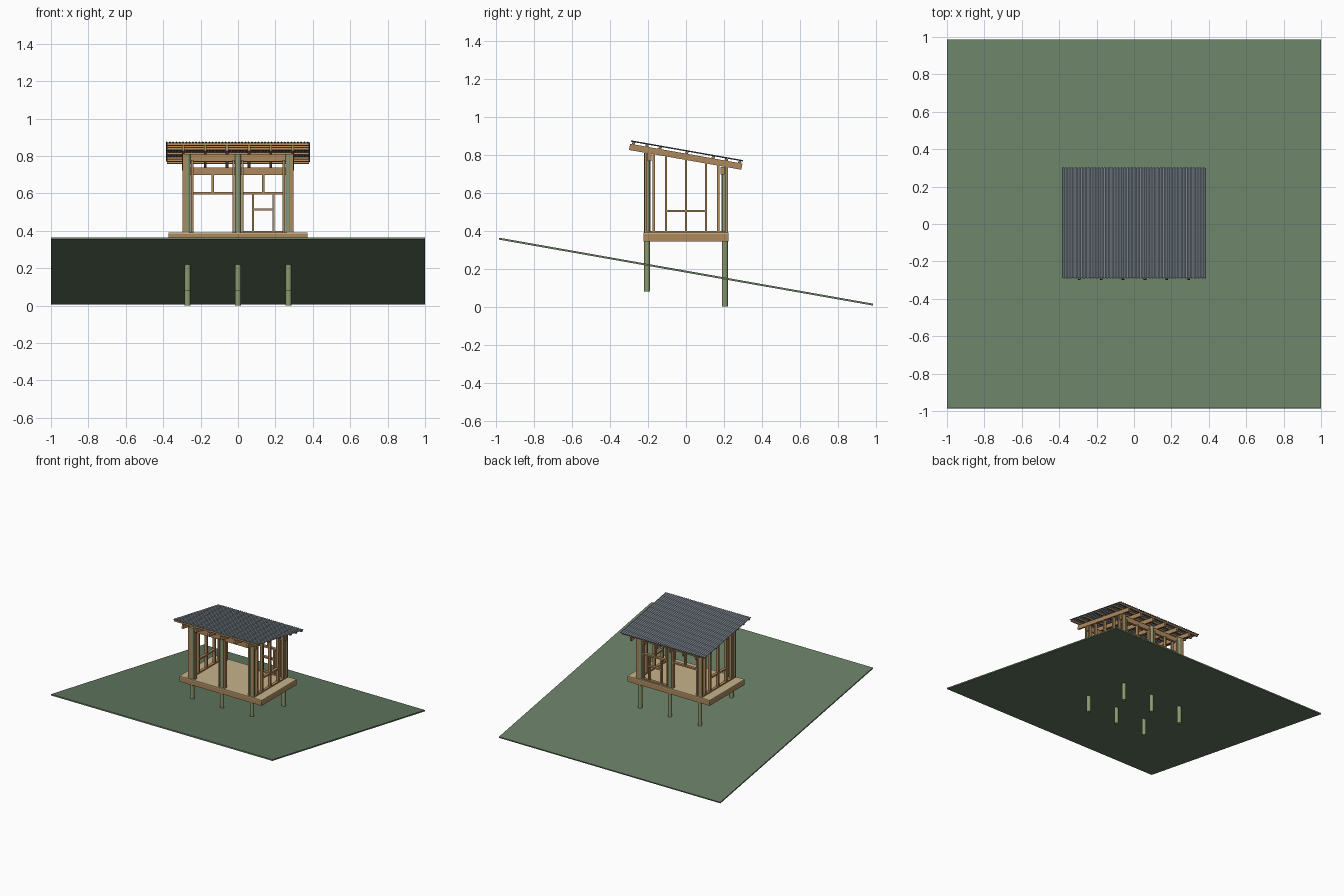
import bpy, bmesh, math
from mathutils import Matrix, Vector

if "Cube" in bpy.data.objects:
    bpy.data.objects.remove(bpy.data.objects["Cube"])

TILT = math.radians(-10)          # slope shared by hillside and roof
SLOPE = math.tan(TILT)


def material(name, rgb):
    m = bpy.data.materials.new(name)
    m.diffuse_color = (*rgb, 1)
    m.use_nodes = True
    m.node_tree.nodes["Principled BSDF"].inputs["Base Color"].default_value = m.diffuse_color
    return m


GRASS = material("grass green", (0.14, 0.21, 0.13))
TIMBER = material("timber brown", (0.43, 0.25, 0.11))
POST = material("treated post green", (0.26, 0.32, 0.16))
FLOOR = material("floor plywood", (0.57, 0.45, 0.26))
STEEL = material("roof steel grey", (0.21, 0.25, 0.29))


def finish(name, bm, mat, matrix=None):
    if matrix:
        bm.transform(matrix)
    mesh = bpy.data.meshes.new(name)
    bm.to_mesh(mesh)
    bm.free()
    mesh.materials.append(mat)
    ob = bpy.data.objects.new(name, mesh)
    bpy.context.collection.objects.link(ob)
    return ob


def boxes(name, mat, items, matrix=None):
    """One object from (x0, x1, y0, y1, z0, z1) boxes."""
    bm = bmesh.new()
    for x0, x1, y0, y1, z0, z1 in items:
        c = Vector((x0 + x1, y0 + y1, z0 + z1)) / 2
        s = Matrix.Diagonal((x1 - x0, y1 - y0, z1 - z0, 1))
        bmesh.ops.create_cube(bm, size=1, matrix=Matrix.Translation(c) @ s)
    return finish(name, bm, mat, matrix)


def rafter_bottom(y):
    return 0.773 + y * SLOPE


# Hillside: thin tilted plate
hill = Matrix.Translation((0, 0, 0.185)) @ Matrix.Rotation(TILT, 4, 'X')
boxes("hillside", GRASS, [(-1, 1, -1, 1, -0.005, 0.005)], hill)

# Round posts, two rows of three
for row, y, z0 in (("front", -0.205, 0.08), ("back", 0.205, 0.0)):
    bm = bmesh.new()
    z1 = rafter_bottom(y)
    for x in (-0.27, 0, 0.27):
        bmesh.ops.create_cone(bm, cap_ends=True, segments=16, radius1=0.0155,
                              radius2=0.0155, depth=z1 - z0,
                              matrix=Matrix.Translation((x, y, (z0 + z1) / 2)))
    ob = finish(row + "_posts", bm, POST)
    for p in ob.data.polygons:
        p.use_smooth = len(p.vertices) == 4
    # Eave beam fixed to the posts
    s = math.copysign(1, y)
    boxes(row + "_beam", TIMBER,
          [(-0.295, 0.295, min(s * 0.182, s * 0.202), max(s * 0.182, s * 0.202),
            z1 - 0.04, z1)])

# Deck: floor sheet, rim boards and joists
boxes("floor", FLOOR, [(-0.372, 0.372, -0.225, 0.225, 0.382, 0.390)])
rim = [(-0.372, 0.372, y - 0.006, y + 0.006, 0.345, 0.382) for y in (-0.219, 0.219)]
rim += [(x - 0.006, x + 0.006, -0.213, 0.213, 0.345, 0.382) for x in (-0.366, 0.366)]
boxes("deck_rim", TIMBER, rim)
boxes("deck_joists", TIMBER,
      [(x / 10 - 0.005, x / 10 + 0.005, -0.213, 0.213, 0.345, 0.382)
       for x in range(-3, 4)])

T = 0.006   # half width of framing timber
BASE, SILL, HEAD = 0.39, 0.505, 0.60

# Side walls: studs, bottom plate and window rail
for side, s in (("left", -1), ("right", 1)):
    xa, xb = sorted((s * 0.275, s * 0.298))
    parts = [(xa, xb, -0.215, 0.215, BASE, BASE + 0.009)]
    for y in (-0.212, -0.17, -0.105, 0, 0.105, 0.17, 0.214):
        parts.append((xa, xb, y - T, y + T, BASE, rafter_bottom(y)))
    parts.append((xa, xb, -0.1, 0.1, SILL - T, SILL + T))
    boxes(side + "_wall_frame", TIMBER, parts)

# Front and back walls: jamb studs beside each post
for row, y in (("front", -0.2), ("back", 0.2)):
    ya, yb = y - 0.012, y + 0.012
    boxes(row + "_wall_studs", TIMBER,
          [(x - T, x + T, ya, yb, BASE, rafter_bottom(y) - 0.03)
           for x in (-0.245, -0.024, 0.024, 0.245)])

# Back wall: headers, short studs, window and plates
ya, yb = 0.188, 0.212
back = []
for s in (-1, 1):
    xa, xb = sorted((s * 0.024, s * 0.245))
    back.append((xa, xb, ya, yb, HEAD - T, HEAD + T))
    back.append((s * 0.135 - T, s * 0.135 + T, ya, yb, HEAD, 0.70))
back += [(x - T, x + T, ya, yb, BASE, HEAD) for x in (0.08, 0.19)]
back.append((0.08, 0.19, ya, yb, 0.507, 0.519))
back.append((0.024, 0.245, ya, yb, BASE, BASE + 0.009))
boxes("back_window_frame", TIMBER, back)

# Roof timbers in the tilted roof frame
roof = Matrix.Translation((0, 0, 0.79)) @ Matrix.Rotation(TILT, 4, 'X')
boxes("rafters", TIMBER,
      [(x - 0.007, x + 0.007, -0.302, 0.299, -0.0165, 0.0165)
       for x in (-0.293, -0.176, -0.059, 0.059, 0.176, 0.293)], roof)
boxes("purlins", TIMBER,
      [(-0.38, 0.38, y - 0.008, y + 0.008, 0.0165, 0.0275)
       for y in (-0.284, -0.213, -0.142, 0, 0.142, 0.213, 0.284)], roof)

# Corrugated roof sheet: closed wave profile extruded along the slope
WAVES, STEPS = 44, 8
bm = bmesh.new()
rows = []
for i in range(WAVES * STEPS + 1):
    x = -0.386 + 0.772 * i / (WAVES * STEPS)
    z = 0.031 + 0.0028 * math.sin(2 * math.pi * i / STEPS)
    rows.append([bm.verts.new((x, y, z + h))
                 for y, h in ((-0.3, 0), (0.3, 0), (0.3, 0.0015), (-0.3, 0.0015))])
for a, b in zip(rows, rows[1:]):
    for k in range(4):
        bm.faces.new((a[k], a[(k + 1) % 4], b[(k + 1) % 4], b[k]))
bm.faces.new(rows[0])
bm.faces.new(rows[-1])
bmesh.ops.recalc_face_normals(bm, faces=bm.faces)
finish("roof_sheet", bm, STEEL, roof)
